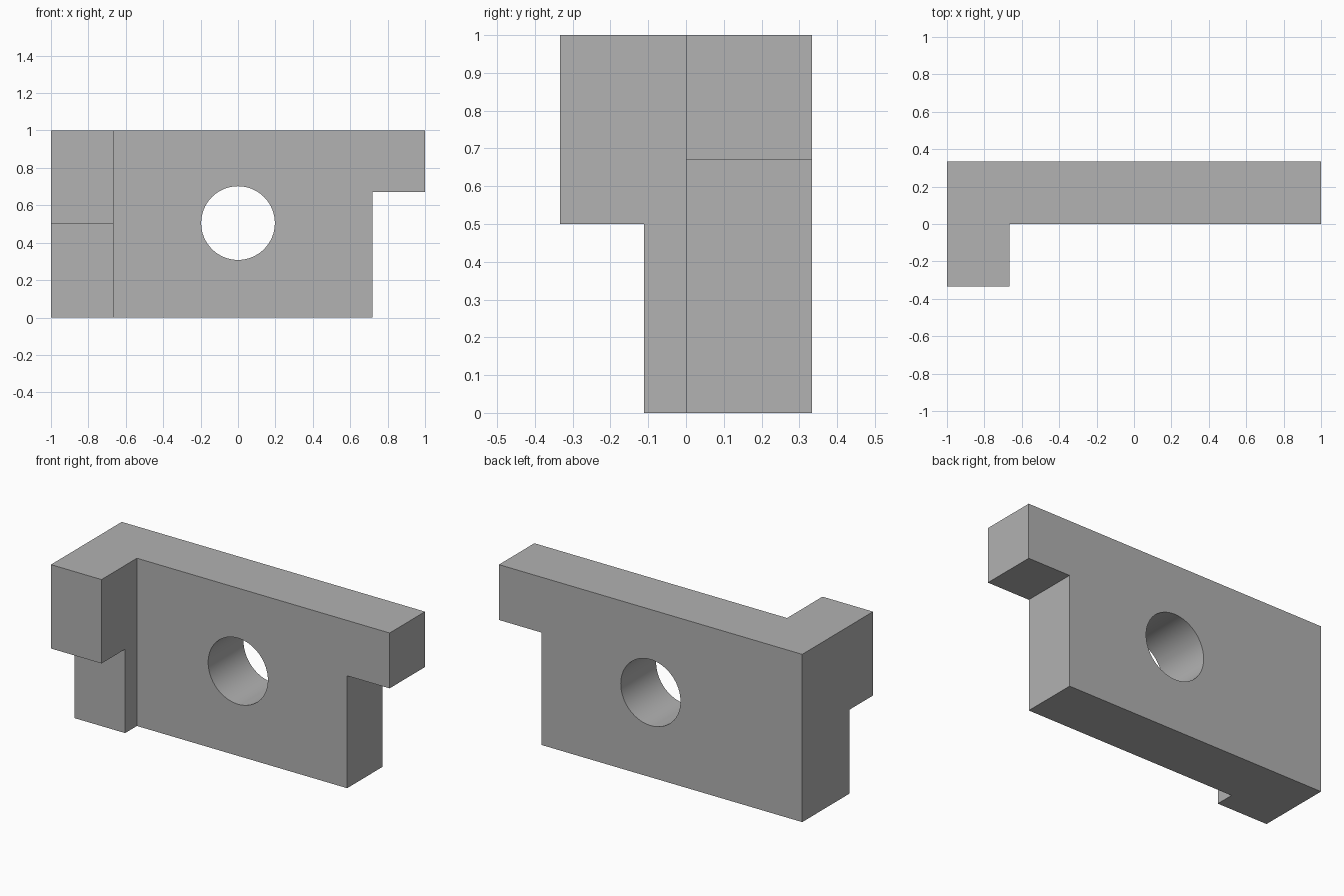
import bpy
import bmesh
import math

cube = bpy.data.objects.get("Cube")
if cube:
    bpy.data.objects.remove(cube, do_unlink=True)

grey = bpy.data.materials.new("plain grey")
grey.use_nodes = True
COLOUR = (0.445, 0.445, 0.445, 1)
grey.diffuse_color = COLOUR
grey.node_tree.nodes["Principled BSDF"].inputs["Base Color"].default_value = COLOUR

THIRD = 1 / 3


def prism(name, outline, z0, z1):
    """Extrude an outline in plan from z0 up to z1."""
    bm = bmesh.new()
    face = bm.faces.new([bm.verts.new((x, y, z0)) for x, y in outline])
    top = bmesh.ops.extrude_face_region(bm, geom=[face])["geom"]
    verts = [v for v in top if isinstance(v, bmesh.types.BMVert)]
    bmesh.ops.translate(bm, verts=verts, vec=(0, 0, z1 - z0))
    bmesh.ops.recalc_face_normals(bm, faces=bm.faces)
    mesh = bpy.data.meshes.new(name)
    bm.to_mesh(mesh)
    bm.free()
    mesh.materials.append(grey)
    obj = bpy.data.objects.new(name, mesh)
    bpy.context.collection.objects.link(obj)
    return obj


def box(name, x0, x1, y0, y1, z0, z1):
    return prism(name, [(x0, y0), (x1, y0), (x1, y1), (x0, y1)], z0, z1)


# L-shaped bracket body
body = prism("bracket_body", [(-1, -THIRD), (-2 * THIRD, -THIRD), (-2 * THIRD, 0),
                              (1, 0), (1, THIRD), (-1, THIRD)], 0, 1)

# Notches under the long arm's end and the short arm's front
cutters = [
    box("end_notch", 0.72, 1.2, -0.1, 0.5, -0.2, 0.67),
    box("front_notch", -1.2, -0.5, -0.6, -THIRD / 3, -0.2, 0.5),
]

# Round through hole
bpy.ops.mesh.primitive_cylinder_add(vertices=64, radius=0.197, depth=1,
                                    location=(0, 0.17, 0.505),
                                    rotation=(math.pi / 2, 0, 0))
hole = bpy.context.object
hole.name = "round_hole"
hole.data.materials.append(grey)
cutters.append(hole)

bpy.ops.object.select_all(action="DESELECT")
body.select_set(True)
bpy.context.view_layer.objects.active = body
for cutter in cutters:
    cutter.hide_render = True
    mod = body.modifiers.new(cutter.name, "BOOLEAN")
    mod.operation = "DIFFERENCE"
    mod.solver = "EXACT"
    mod.object = cutter
    bpy.ops.object.modifier_apply(modifier=mod.name)
    bpy.data.objects.remove(cutter, do_unlink=True)

bpy.ops.object.shade_smooth_by_angle(angle=math.radians(30))
